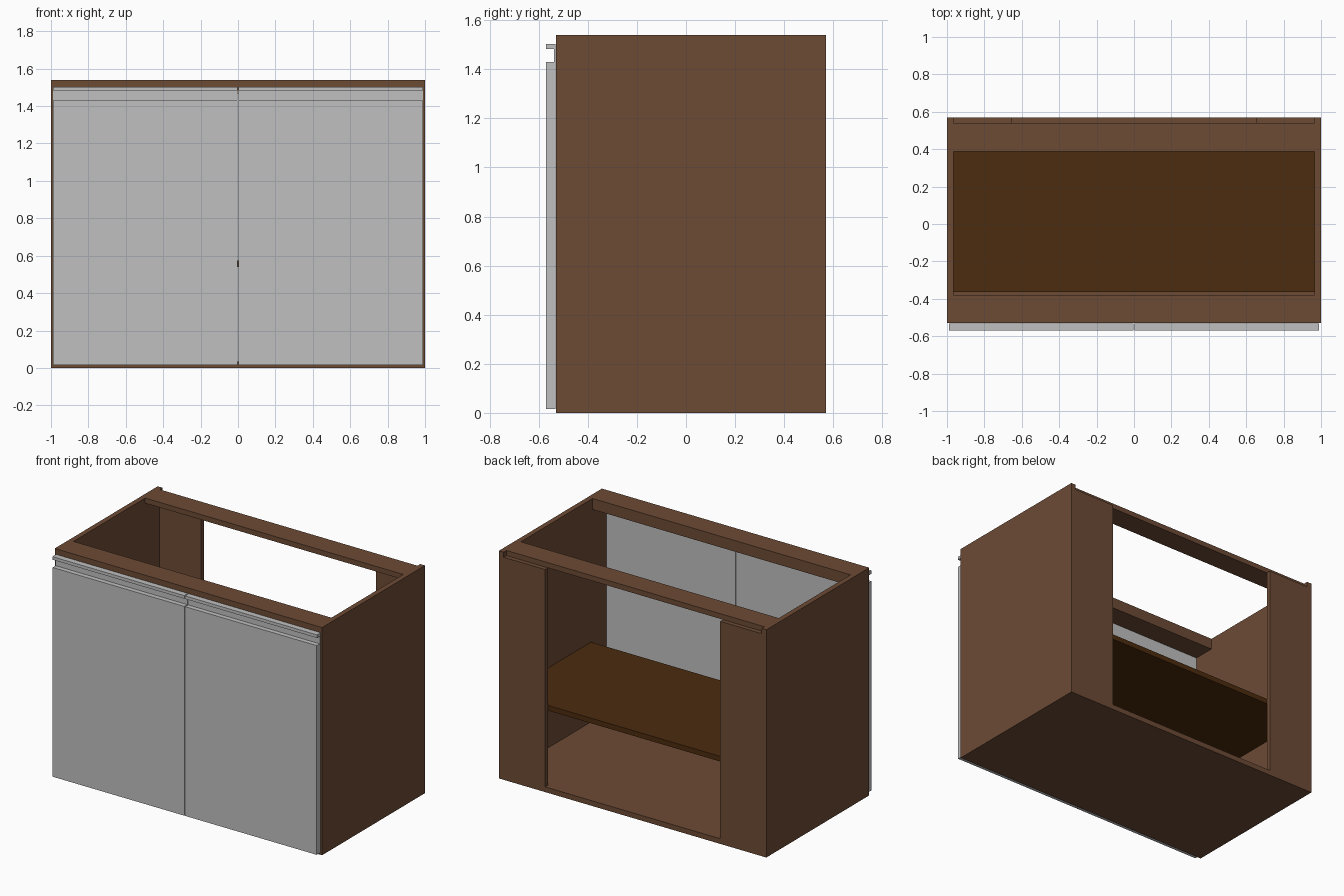
import bpy
import bmesh

cube = bpy.data.objects.get("Cube")
if cube:
    bpy.data.objects.remove(cube, do_unlink=True)


def material(name, rgb):
    mat = bpy.data.materials.new(name)
    mat.use_nodes = True
    color = (*rgb, 1)
    mat.diffuse_color = color
    mat.node_tree.nodes["Principled BSDF"].inputs["Base Color"].default_value = color
    return mat


brown = material("brown board", (0.153, 0.07, 0.036))
dark = material("dark brown shelf", (0.072, 0.025, 0.0045))
gray = material("light gray front", (0.527, 0.527, 0.527))


def box(name, x, y, z, mat):
    """Box spanning the given (low, high) range on each axis."""
    bm = bmesh.new()
    bmesh.ops.create_cube(bm, size=1)
    for v in bm.verts:
        v.co = [r[0] if c < 0 else r[1] for c, r in zip(v.co, (x, y, z))]
    mesh = bpy.data.meshes.new(name)
    bm.to_mesh(mesh)
    bm.free()
    mesh.materials.append(mat)
    obj = bpy.data.objects.new(name, mesh)
    bpy.context.collection.objects.link(obj)
    return obj


def pair(name, x, y, z, mat):
    """Matching left and right boxes, given the left one."""
    box("left_" + name, x, y, z, mat)
    box("right_" + name, (-x[1], -x[0]), y, z, mat)


FRONT, BACK, TOP, T = -0.53, 0.57, 1.54, 0.035
INNER = 1 - T
REAR = 0.54
width = (-INNER, INNER)

# Carcass
pair("side_panel", (INNER, 1), (FRONT, BACK), (0, TOP), brown)
box("bottom_panel", width, (FRONT, BACK), (0, T), brown)
box("front_rail", width, (FRONT, -0.38), (1.465, TOP), brown)
box("back_rail", width, (0.387, REAR), (TOP - T, TOP), brown)
pair("back_panel", (0.655, INNER), (REAR, BACK), (T, TOP - T), brown)

# Inner shelf
box("shelf", width, (-0.363, REAR), (0.54, 0.575), dark)

# Doors with a finger-pull profile along the top
pair("door", (0.003, 0.988), (-0.57, FRONT - 0.001), (0.015, 1.43), gray)
pair("handle_plate", (0.003, 0.99), (-0.538, FRONT - 0.001), (1.43, 1.503), gray)
pair("handle_lip", (0.003, 0.99), (-0.57, -0.538), (1.482, 1.503), gray)
